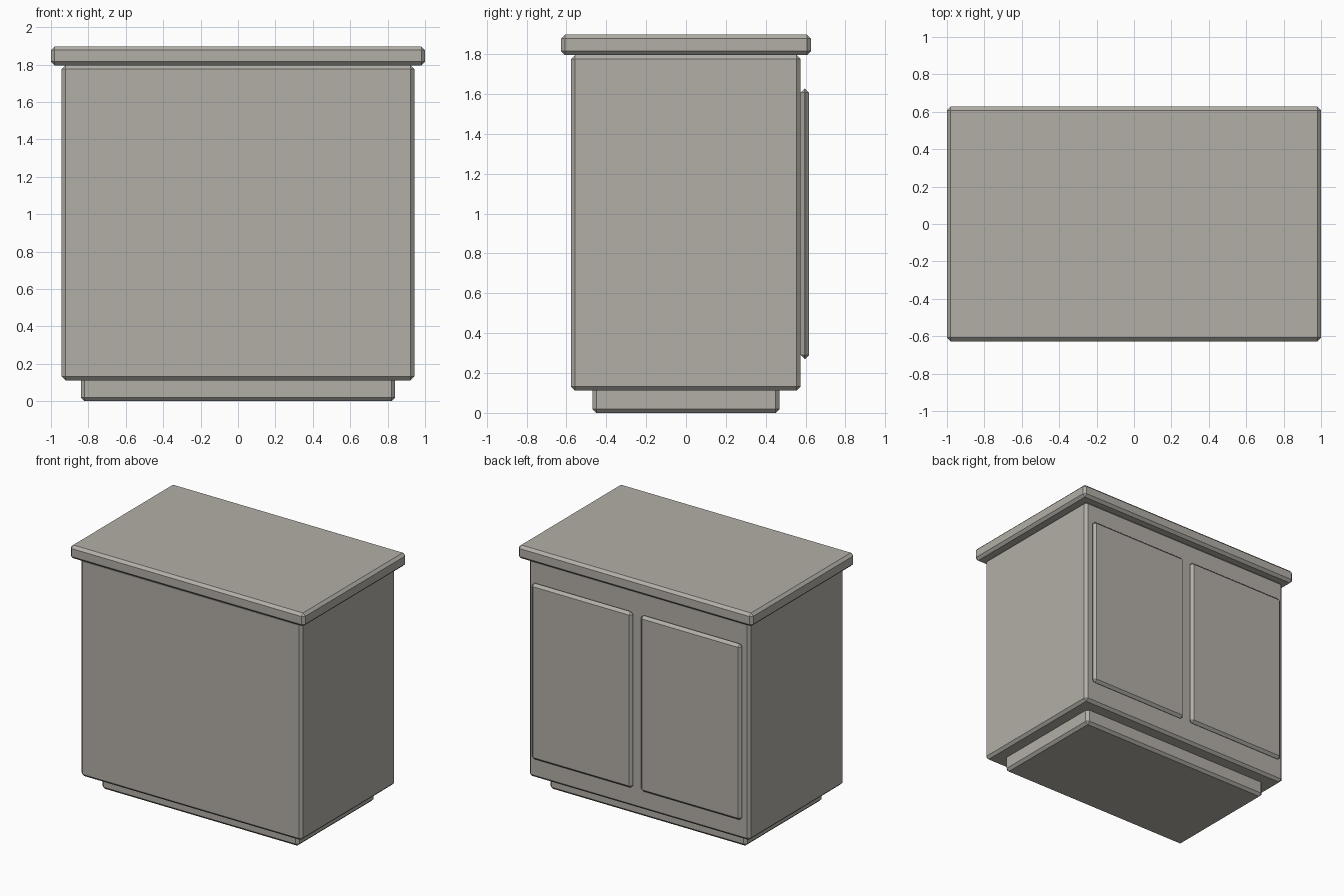
import bpy

if "Cube" in bpy.data.objects:
    bpy.data.objects.remove(bpy.data.objects["Cube"])

BEVEL = 0.02

paint = bpy.data.materials.new("warm_grey_paint")
paint.diffuse_color = (0.45, 0.43, 0.39, 1)
paint.use_nodes = True
paint.node_tree.nodes["Principled BSDF"].inputs["Base Color"].default_value = paint.diffuse_color


def panel(name, x, y, z):
    """Chamfered box spanning the given (low, high) ranges."""
    spans = (x, y, z)
    bpy.ops.mesh.primitive_cube_add(size=1, location=[(a + b) / 2 for a, b in spans])
    ob = bpy.context.object
    ob.name = name
    ob.scale = [b - a for a, b in spans]
    bpy.ops.object.transform_apply(location=False, rotation=False, scale=True)
    bevel = ob.modifiers.new("chamfer", "BEVEL")
    bevel.width = BEVEL
    bevel.segments = 1
    bevel.limit_method = "NONE"
    ob.data.materials.append(paint)
    return ob


# Recessed plinth, running slightly up into the carcass
panel("plinth", (-0.84, 0.84), (-0.47, 0.47), (0, 0.14))

# Main cabinet body
panel("cabinet_body", (-0.943, 0.943), (-0.577, 0.575), (0.112, 1.795))

# Overhanging worktop
panel("worktop", (-1, 1), (-0.628, 0.628), (1.795, 1.897))

# Pair of doors on the rear side
for side, label in ((-1, "right"), (1, "left")):
    xs = sorted((side * 0.035, side * 0.895))
    panel(f"door_{label}", xs, (0.575, 0.617), (0.27, 1.627))
